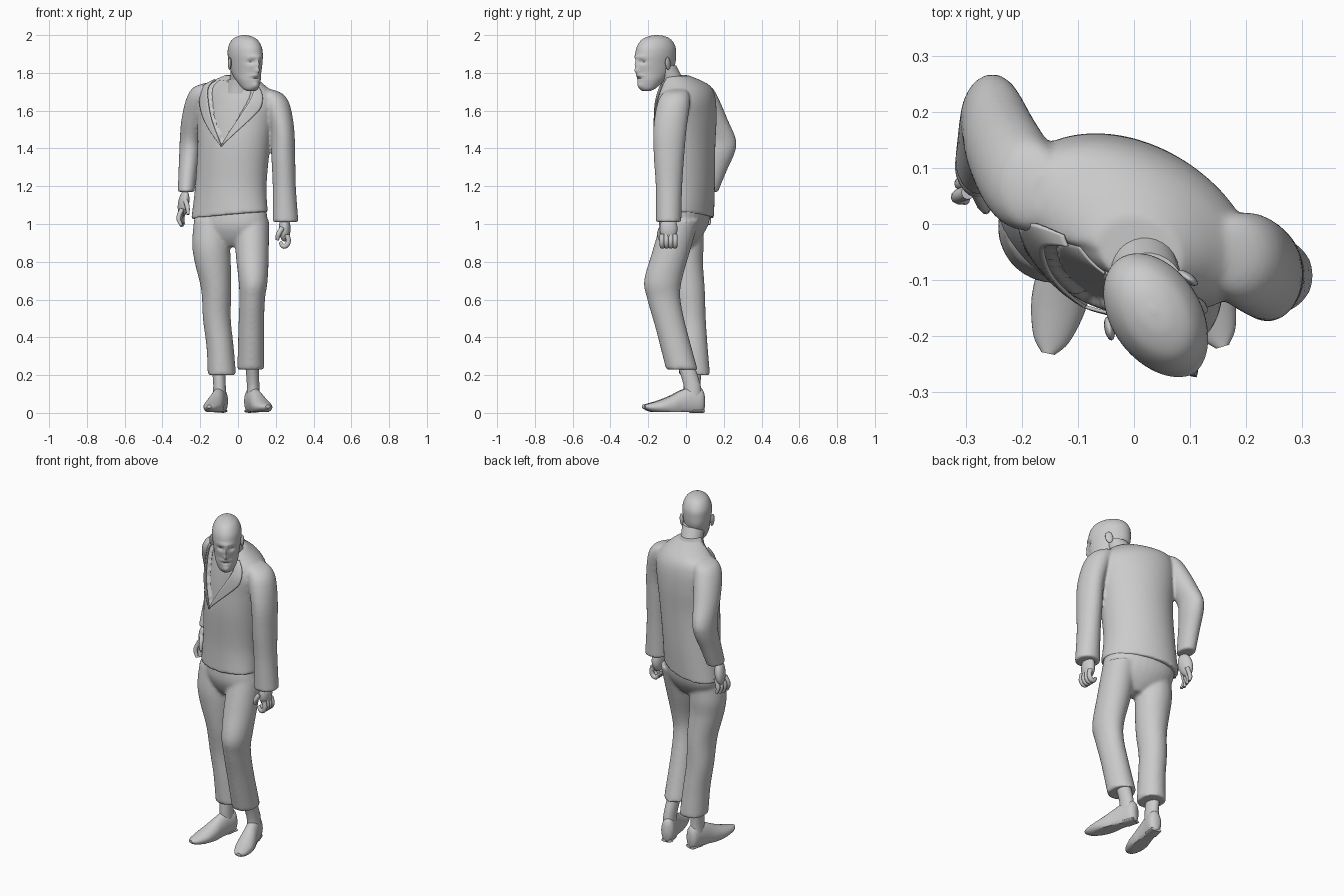
import bpy, bmesh
from math import sin, cos, pi, exp, radians
from mathutils import Matrix, Vector

if "Cube" in bpy.data.objects:
    bpy.data.objects.remove(bpy.data.objects["Cube"])


def smooth(ob, angle=45):
    bpy.ops.object.select_all(action='DESELECT')
    ob.select_set(True)
    bpy.context.view_layer.objects.active = ob
    bpy.ops.object.shade_smooth_by_angle(angle=radians(angle))
    return ob


def catmull(rings, k):
    # spline through the ring parameters, k steps per interval
    out = []
    for i in range(len(rings) - 1):
        p0, p1, p2 = rings[max(i - 1, 0)], rings[i], rings[i + 1]
        p3 = rings[min(i + 2, len(rings) - 1)]
        for s in range(k):
            t = s / k
            out.append([0.5 * (2 * b + (c - a) * t + (2 * a - 5 * b + 4 * c - d) * t * t
                               + (3 * b - a - 3 * c + d) * t ** 3)
                        for a, b, c, d in zip(p0, p1, p2, p3)])
    return out + [list(rings[-1])]


def loft(name, rings, yaw=0, n=28, k=5, span=None, grow=0, recess=1, thick=0, edit=None, matrix=None):
    # ring = x, y, z, half width, half depth, front V angle, side tilt
    rings = catmull([tuple(r) + (0,) * (7 - len(r)) for r in rings], k)
    th, bm, rows = radians(yaw), bmesh.new(), []
    for x, y, z, a, b, gap, tilt in rings:
        lo, hi = span(max(gap, 0)) if span else (0, 2 * pi)
        row = []
        for j in range(n + 1 if span else n):
            f = lo + (hi - lo) * j / n
            s = recess if min(f, 2 * pi - f) < gap else 1
            lx, ly = (a + grow) * s * sin(f), -(b + grow) * s * cos(f)
            co = Vector((x + cos(th) * lx - sin(th) * ly, y + sin(th) * lx + cos(th) * ly, z + tilt * lx))
            if edit:
                edit(co)
            row.append(bm.verts.new(matrix @ co if matrix else co))
        rows.append(row)
    for r, s in zip(rows, rows[1:]):
        for j in range(len(r) - 1 if span else n):
            q = (j + 1) % len(r)
            bm.faces.new((r[j], r[q], s[q], s[j]))
    if not span:
        bm.faces.new(rows[0])
        bm.faces.new(rows[-1])
    bmesh.ops.recalc_face_normals(bm, faces=bm.faces)
    me = bpy.data.meshes.new(name)
    bm.to_mesh(me)
    bm.free()
    ob = bpy.data.objects.new(name, me)
    bpy.context.collection.objects.link(ob)
    if thick:
        m = ob.modifiers.new('thickness', 'SOLIDIFY')
        m.thickness, m.offset = thick, 0
    return smooth(ob)


def fuse(main, others, voxel, relax):
    # join parts and remesh them into one cloth surface
    bpy.ops.object.select_all(action='DESELECT')
    for o in others + [main]:
        o.select_set(True)
    bpy.context.view_layer.objects.active = main
    bpy.ops.object.join()
    m = main.modifiers.new('fuse', 'REMESH')
    m.mode, m.voxel_size, m.use_smooth_shade = 'VOXEL', voxel, True
    m = main.modifiers.new('relax', 'SMOOTH')
    m.factor, m.iterations = .5, relax


def ball(name, loc, scale, rot=(0, 0, 0)):
    bpy.ops.mesh.primitive_uv_sphere_add(segments=20, ring_count=12, location=loc, rotation=rot)
    ob = bpy.context.object
    ob.name, ob.scale = name, scale
    return smooth(ob)


def cords(name, paths, radius):
    cu = bpy.data.curves.new(name, 'CURVE')
    cu.dimensions, cu.bevel_depth, cu.bevel_resolution, cu.use_fill_caps = '3D', radius, 3, True
    for pts in paths:
        sp = cu.splines.new('BEZIER')
        sp.bezier_points.add(len(pts) - 1)
        sp.resolution_u = 5
        for i, (p, co) in enumerate(zip(sp.bezier_points, pts)):
            p.co, p.handle_left_type, p.handle_right_type = co, 'AUTO', 'AUTO'
            p.radius = 0.65 if i == len(pts) - 1 else 1
    bpy.context.collection.objects.link(bpy.data.objects.new(name, cu))


# trousers: hips and two legs
hips = loft('trousers', [(-.04, 0, 1.1, .194, .124), (-.038, -.012, 1.0, .2, .12),
                         (-.035, -.02, .93, .15, .09), (-.033, -.025, .88, .05, .05)], yaw=-20)
right_leg = loft('right_leg', [(-.14, 0, 1.03, .092, .09), (-.143, -.005, .9, .1, .1), (-.134, -.005, .8, .096, .095),
                               (-.115, .01, .65, .08, .09), (-.112, .025, .5, .074, .08),
                               (-.095, .035, .35, .072, .08), (-.085, .045, .2, .075, .083)])
left_leg = loft('left_leg', [(.075, -.03, 1.02, .09, .1), (.075, -.08, .85, .088, .1), (.08, -.122, .7, .077, .1),
                             (.075, -.117, .6, .068, .088), (.07, -.08, .45, .068, .082),
                             (.068, -.022, .23, .072, .084)])
fuse(hips, [right_leg, left_leg], .01, 5)

# jacket: body with a sunken V front, fused with both sleeves
body = [(-.045, -.005, 1.045, .214, .136, 0, .09), (-.038, 0, 1.2, .198, .141, 0, .03),
        (-.022, -.005, 1.41, .2, .15, 0, 0), (-.012, 0, 1.55, .213, .148, .36, -.06),
        (0, 0, 1.65, .222, .138, .56, -.1), (.003, -.005, 1.71, .2, .12, .7, -.12),
        (.008, -.025, 1.752, .135, .095, .88, -.1), (.008, -.052, 1.785, .078, .064, 1.2, -.05)]
jacket = loft('jacket', body, yaw=-25, n=96, k=8, recess=.87)
right_sleeve = loft('right_sleeve', [
    (-.15, .05, 1.745, .03, .04), (-.18, .065, 1.72, .06, .075), (-.205, .085, 1.66, .07, .09),
    (-.233, .135, 1.55, .067, .087), (-.25, .178, 1.45, .058, .086), (-.255, .177, 1.38, .056, .082),
    (-.265, .145, 1.28, .05, .07), (-.275, .11, 1.17, .044, .06)], k=4)
left_sleeve = loft('left_sleeve', [
    (.14, -.045, 1.715, .03, .04), (.175, -.055, 1.69, .06, .07), (.205, -.067, 1.63, .07, .087),
    (.235, -.085, 1.5, .063, .088), (.24, -.09, 1.35, .063, .08), (.245, -.09, 1.2, .061, .07),
    (.252, -.092, 1.01, .068, .067)], k=4)
fuse(jacket, [right_sleeve, left_sleeve], .008, 3)


# lapels follow the edge of the V, the shirt fills it
def lapel_width(g):
    return min(.75 * g, .85 * max(.03, 1.15 - g) * .7)


loft('left_lapel', body[2:7], yaw=-25, n=6, grow=.007, thick=.006, span=lambda g: (g - .02, g + lapel_width(g)))
loft('right_lapel', body[2:7], yaw=-25, n=6, grow=.007, thick=.006, span=lambda g: (.02 - g, -g - lapel_width(g)))
loft('shirt', [(x, y, z, a * .885, b * .885, g, t) for x, y, z, a, b, g, t in body[2:7]],
     yaw=-25, n=14, span=lambda g: (-g, g), thick=.004)
loft('shirt_collar', [(.006, -.055, 1.69, .076, .072), (.01, -.062, 1.73, .072, .067),
                      (.014, -.07, 1.765, .067, .066)], yaw=10, k=3)

# hands
ball('right_palm', (-.288, .09, 1.11), (.028, .044, .07), (.2, .12, .3))
cords('right_fingers', [[(-.296 + .006 * i, .056 + .02 * i, 1.08), (-.314 + .006 * i, .048 + .024 * i, 1.03),
                         (-.3 + .004 * i, .042 + .027 * i, .985 + .006 * abs(i - 1))] for i in range(4)]
      + [[(-.28, .06, 1.13), (-.268, .035, 1.09), (-.264, .025, 1.05)]], .0125)
ball('left_palm', (.247, -.092, .975), (.031, .047, .068))
cords('left_fingers', [[(.26, -.127 + .023 * i, .945), (.265, -.127 + .023 * i, .9), (.243, -.125 + .022 * i, .882),
                        (.222, -.125 + .022 * i, .905)] for i in range(4)]
      + [[(.235, -.13, .98), (.214, -.14, .945), (.208, -.135, .915)]], .0135)

# head: face features pushed in or out along the facing direction
features = [(0, 1.81, -.02, .013, .016), (0, 1.845, -.013, .01, .025), (.031, 1.858, .014, .017, .011),
            (-.031, 1.858, .014, .017, .011), (0, 1.885, -.006, .045, .01), (0, 1.787, -.009, .03, .008),
            (0, 1.771, .006, .022, .005), (0, 1.73, -.014, .025, .02)]


def face(co):
    if co.y < -.01:
        for fx, fz, amp, sx, sz in features:
            co.y += amp * exp(-((co.x - fx) / sx) ** 2 - ((co.z - fz) / sz) ** 2)


head_place = Matrix.Translation((.04, -.163, 0)) @ Matrix.Rotation(radians(33), 4, 'Z')
loft('head', [(0, -.055, 1.703, .02, .02), (0, -.046, 1.718, .042, .042), (0, -.028, 1.76, .06, .075),
              (0, -.008, 1.8, .068, .099), (0, 0, 1.85, .075, .117), (0, .003, 1.9, .08, .118),
              (0, .006, 1.94, .076, .111), (0, .008, 1.975, .058, .086), (0, .01, 1.994, .03, .046),
              (0, .01, 2.0, .004, .006)], n=64, k=7, edit=face, matrix=head_place)
for side, s in (('left', 1), ('right', -1)):
    ball(side + '_ear', head_place @ Vector((s * .083, .026, 1.85)), (.009, .021, .034),
         (.15, 0, radians(33 + 22 * s)))
loft('neck', [(.01, -.05, 1.7, .062, .062), (.015, -.07, 1.75, .061, .062), (.028, -.118, 1.84, .062, .067)], yaw=20)


# shoes and ankles: each shoe is lofted from heel to toe with a flat sole
def flat_sole(co):
    co.y = max(co.y, 0)


for side, heel, yaw, ankle, top_y in (('right', (-.085, .09, .004), -12, (-.098, .035), .04),
                                      ('left', (.062, .095, .004), 17, (.08, .035), -.012)):
    place = (Matrix.Translation(heel) @ Matrix.Rotation(radians(yaw), 4, 'Z')
             @ Matrix.Rotation(pi / 2, 4, 'X'))
    loft(side + '_shoe', [(0, .055, 0, .02, .045), (0, .058, .02, .037, .072), (0, .055, .08, .04, .075),
                          (0, .045, .13, .043, .068), (0, .034, .18, .049, .054), (0, .028, .24, .049, .036),
                          (0, .026, .3, .033, .02), (0, .03, .328, .012, .009)],
         edit=flat_sole, matrix=place)
    loft(side + '_heel', [(0, .006, .005, .032, .01), (0, .006, .07, .036, .01)], k=1, matrix=place)
    x, y = ankle
    loft(side + '_ankle', [(x, y, .07, .036, .048), (x, y - .003, .15, .033, .045), (x - .008, top_y, .28, .036, .045)], k=3)
